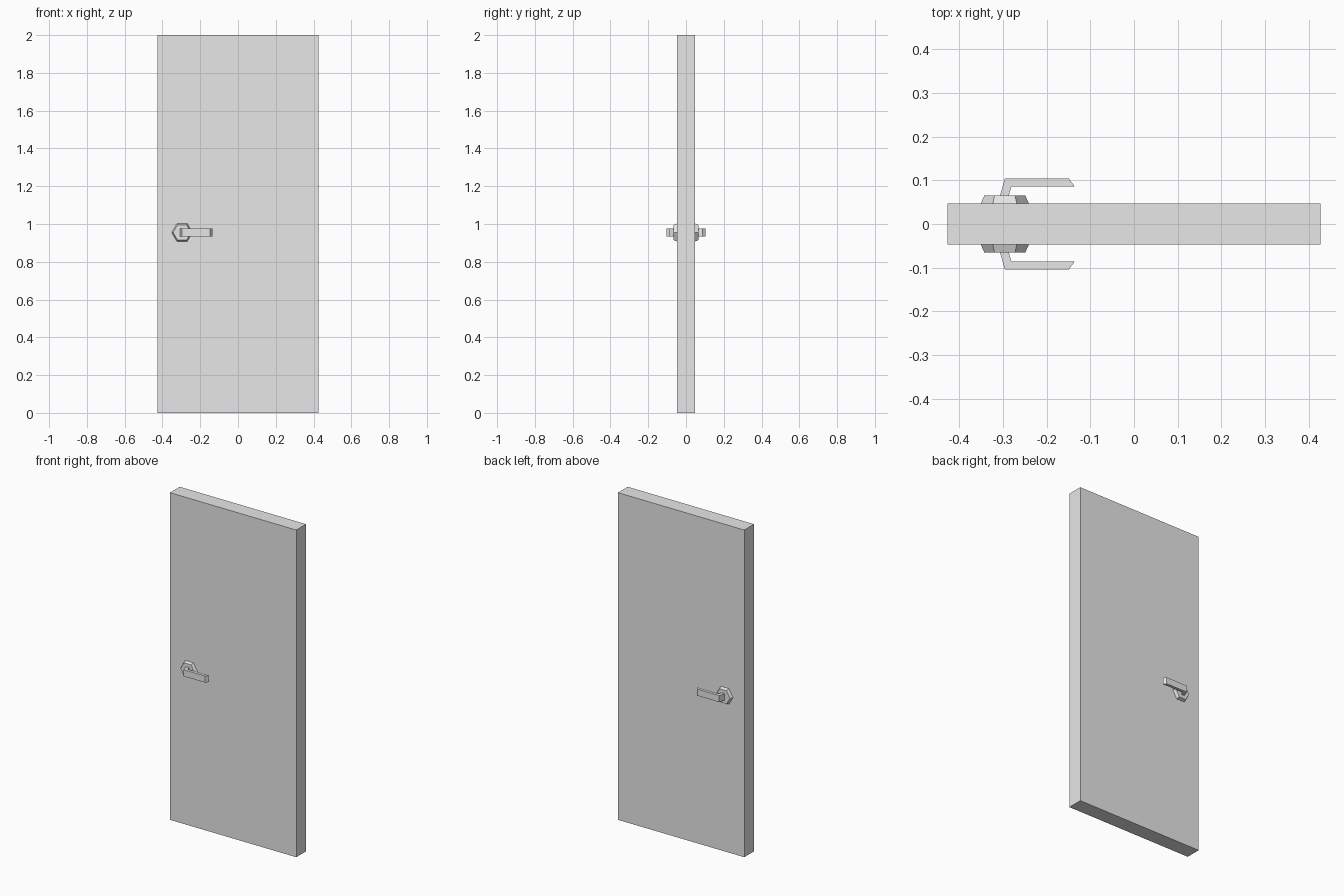
import bpy, bmesh
from math import cos, sin, pi

cube = bpy.data.objects.get("Cube")
if cube:
    bpy.data.objects.remove(cube)

grey = bpy.data.materials.new("light grey")
grey.use_nodes = True
colour = (0.8, 0.8, 0.8, 1)
grey.diffuse_color = colour
grey.node_tree.nodes["Principled BSDF"].inputs["Base Color"].default_value = colour


def loft(name, first, last):
    """Solid between two matching outlines, with capped ends."""
    bm = bmesh.new()
    a = [bm.verts.new(p) for p in first]
    b = [bm.verts.new(p) for p in last]
    bm.faces.new(a)
    bm.faces.new(b)
    for i in range(len(a)):
        j = (i + 1) % len(a)
        bm.faces.new((a[i], a[j], b[j], b[i]))
    bmesh.ops.recalc_face_normals(bm, faces=bm.faces)
    mesh = bpy.data.meshes.new(name)
    bm.to_mesh(mesh)
    bm.free()
    mesh.materials.append(grey)
    obj = bpy.data.objects.new(name, mesh)
    bpy.context.collection.objects.link(obj)
    return obj


# Door slab
W, D, H = 0.427, 0.047, 2.0
slab = [(-W, -D), (W, -D), (W, D), (-W, D)]
loft("door_panel", [(x, y, 0) for x, y in slab], [(x, y, H) for x, y in slab])

# Handle centre and lever outline seen from above
CX, CZ = -0.296, 0.955
lever = [(-0.307, 0.065), (-0.296, 0.104), (-0.149, 0.104),
         (-0.136, 0.086), (-0.281, 0.086), (-0.287, 0.065)]


def hexagon(radius, y):
    return [(CX + radius * cos(i * pi / 3), y, CZ + radius * sin(i * pi / 3))
            for i in range(6)]


# Matching hardware on both sides of the door
for side, s in (("front", -1), ("back", 1)):
    loft(side + "_rosette", hexagon(0.055, s * D), hexagon(0.047, s * 0.065))
    loft(side + "_lever",
         [(x, s * y, CZ - 0.02) for x, y in lever],
         [(x, s * y, CZ + 0.02) for x, y in lever])
